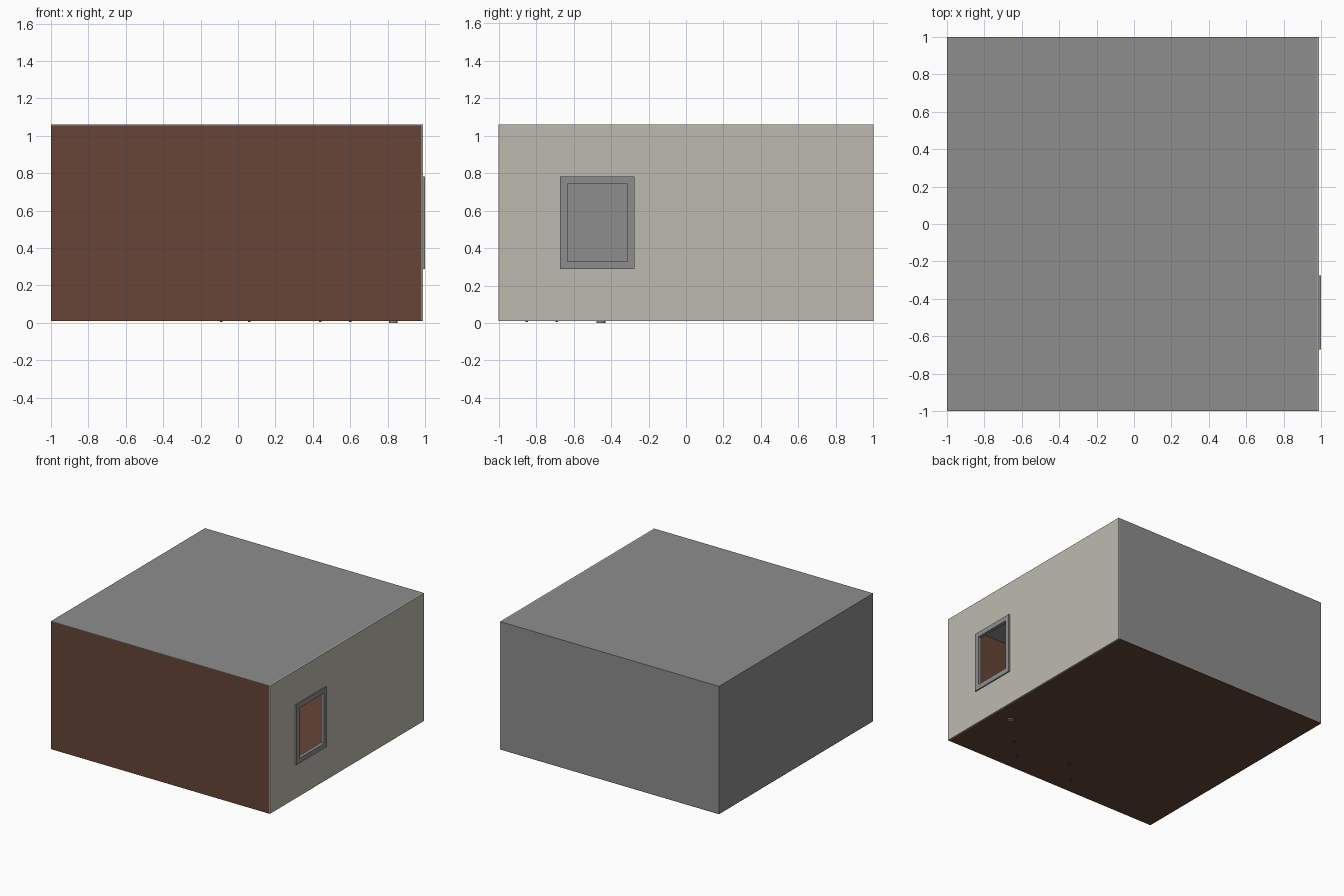
import bpy
import math

if "Cube" in bpy.data.objects:
    bpy.data.objects.remove(bpy.data.objects["Cube"])


def material(name, rgb):
    m = bpy.data.materials.new(name)
    m.diffuse_color = (*rgb, 1.0)
    m.use_nodes = True
    m.node_tree.nodes["Principled BSDF"].inputs["Base Color"].default_value = m.diffuse_color
    return m


GREY = material("grey_plaster", (0.27, 0.27, 0.27))
BROWN = material("brown_wood", (0.135, 0.059, 0.038))
BEIGE = material("beige_wall", (0.51, 0.49, 0.43))


def box(name, lo, hi, mat):
    """Axis-aligned box between two corners."""
    bpy.ops.mesh.primitive_cube_add(size=1, location=[(a + b) / 2 for a, b in zip(lo, hi)])
    ob = bpy.context.object
    ob.name = name
    ob.scale = [b - a for a, b in zip(lo, hi)]
    bpy.ops.object.transform_apply(location=False, rotation=False, scale=True)
    ob.data.materials.append(mat)
    return ob


def cut(target, lo, hi):
    """Rectangular opening through a part."""
    c = box("opening_cutter", lo, hi, target.data.materials[0])
    mod = target.modifiers.new("opening", 'BOOLEAN')
    mod.operation = 'DIFFERENCE'
    mod.solver = 'EXACT'
    mod.object = c
    bpy.context.view_layer.objects.active = target
    bpy.ops.object.modifier_apply(modifier=mod.name)
    bpy.data.objects.remove(c)


# Room shell: thin panels
T = 0.004
X0, X1, XW = -1.0, 0.98, 0.99
Z0, Z1 = 0.01, 1.06
box("floor", (X0, -1, Z0), (X1, 1, Z0 + T), BROWN)
box("ceiling", (X0, -1, Z1 - T), (X1, 1, Z1), GREY)
box("front_wall", (X0, -1, Z0 + T), (X1, -1 + T, Z1 - T), BROWN)
box("back_wall", (X0, 1 - T, Z0 + T), (X1, 1, Z1 - T), GREY)
box("left_wall", (X0, -1 + T, Z0 + T), (X0 + T, 1 - T, Z1 - T), GREY)

# Right wall with window opening
OPEN_LO, OPEN_HI = (0.9, -0.635, 0.325), (1.1, -0.31, 0.745)
wall = box("window_wall", (X1, -1, Z0), (XW, 1, Z1), BEIGE)
cut(wall, OPEN_LO, OPEN_HI)

# Window frame, standing proud of the wall
frame = box("window_frame", (0.972, -0.672, 0.287), (1.0, -0.275, 0.782), GREY)
cut(frame, (0.9, -0.632, 0.328), (1.1, -0.313, 0.742))

# Small feet showing under the floor
bpy.ops.mesh.primitive_cylinder_add(vertices=24, radius=0.024, depth=0.014,
                                    location=(0.83, -0.455, 0.007))
foot = bpy.context.object
foot.name = "round_foot"
foot.data.materials.append(GREY)
bpy.ops.object.shade_smooth_by_angle(angle=math.radians(40))
for i, (x, y) in enumerate([(-0.09, -0.85), (0.06, -0.69), (0.44, -0.85), (0.60, -0.69)]):
    box(f"leg_tip_{i + 1}", (x - 0.007, y - 0.007, 0.004), (x + 0.007, y + 0.007, 0.014), BROWN)
